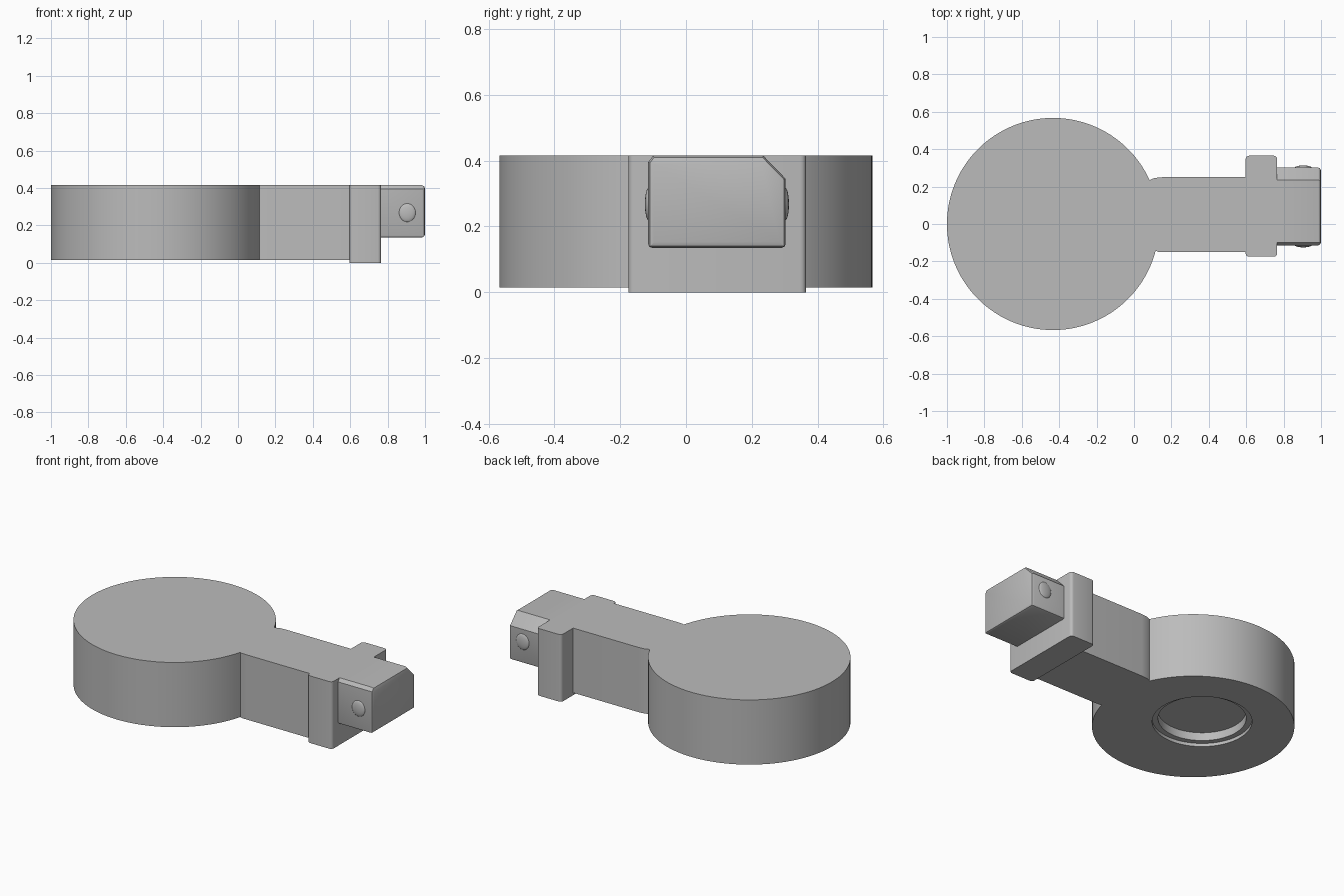
import bpy, bmesh, math
from mathutils import Vector, Matrix

if "Cube" in bpy.data.objects:
    bpy.data.objects.remove(bpy.data.objects["Cube"])

grey = bpy.data.materials.new("plain grey")
grey.use_nodes = True
colour = (0.5, 0.5, 0.5, 1)
grey.diffuse_color = colour
grey.node_tree.nodes["Principled BSDF"].inputs["Base Color"].default_value = colour


def finish(name, bm, angle=30):
    """Turn a bmesh into a named, shaded object."""
    bmesh.ops.recalc_face_normals(bm, faces=bm.faces)
    mesh = bpy.data.meshes.new(name)
    bm.to_mesh(mesh)
    bm.free()
    mesh.materials.append(grey)
    obj = bpy.data.objects.new(name, mesh)
    bpy.context.collection.objects.link(obj)
    shade(obj, angle)
    return obj


def shade(obj, angle=30):
    bpy.ops.object.select_all(action='DESELECT')
    obj.select_set(True)
    bpy.context.view_layer.objects.active = obj
    bpy.ops.object.shade_smooth_by_angle(angle=math.radians(angle))


def prism(points, offset):
    """Extrude a closed outline along an offset."""
    bm = bmesh.new()
    face = bm.faces.new([bm.verts.new(p) for p in points])
    made = bmesh.ops.extrude_face_region(bm, geom=[face])["geom"]
    bmesh.ops.translate(bm, vec=offset,
                        verts=[v for v in made if isinstance(v, bmesh.types.BMVert)])
    bmesh.ops.recalc_face_normals(bm, faces=bm.faces)
    return bm


def bevel(bm, test, width, segments):
    edges = [e for e in bm.edges if test(e)]
    bmesh.ops.bevel(bm, geom=edges, offset=width, segments=segments,
                    profile=0.5, affect='EDGES')


# Round head and arm share one outline
TOP, BASE = 0.415, 0.015
HEAD_X, HEAD_R = -0.433, 0.567
start, end = math.asin(0.235 / HEAD_R), 2 * math.pi - math.asin(0.143 / HEAD_R)
steps = 120
outline = []
for i in range(steps + 1):
    a = start + (end - start) * i / steps
    outline.append((HEAD_X + HEAD_R * math.cos(a), HEAD_R * math.sin(a), BASE))
outline += [(0.13, -0.149, BASE), (0.16, -0.15, BASE), (0.6, -0.15, BASE),
            (0.6, 0.25, BASE), (0.15, 0.25, BASE), (0.11, 0.246, BASE)]
body = finish("head_and_arm", prism(outline, Vector((0, 0, TOP - BASE))))

# Stepped round recess under the head
for radius, depth in ((0.28, 0.02), (0.247, 0.07)):
    bm = bmesh.new()
    bmesh.ops.create_cone(bm, cap_ends=True, segments=72, radius1=radius,
                          radius2=radius, depth=2 * depth,
                          matrix=Matrix.Translation((-0.435, 0.075, BASE)))
    cutter = finish("recess_cutter", bm)
    cutter.hide_render = True
    mod = body.modifiers.new("recess", 'BOOLEAN')
    mod.operation, mod.object, mod.solver = 'DIFFERENCE', cutter, 'EXACT'
    bpy.context.view_layer.objects.active = body
    bpy.ops.object.modifier_apply(modifier=mod.name)
    bpy.data.objects.remove(cutter)
shade(body)

# Collar with rounded upright edges
x0, x1, y0, y1 = 0.597, 0.765, -0.175, 0.365
bm = prism([(x0, y0, 0), (x1, y0, 0), (x1, y1, 0), (x0, y1, 0)], Vector((0, 0, TOP)))
bevel(bm, lambda e: abs(e.verts[0].co.z - e.verts[1].co.z) > 0.1, 0.018, 4)
finish("collar", bm)

# Plug with one large cut corner and bevelled rim
section = [(-0.115, 0.135), (0.303, 0.135), (0.303, 0.345), (0.235, TOP),
           (-0.1, TOP), (-0.115, 0.395)]
bm = prism([(0.76, y, z) for y, z in section], Vector((0.24, 0, 0)))
bevel(bm, lambda e: all(v.co.x > 0.99 for v in e.verts), 0.018, 2)
bevel(bm, lambda e: all(v.co.z < 0.14 for v in e.verts)
      and abs(e.verts[0].co.x - e.verts[1].co.x) > 0.1, 0.012, 2)
finish("plug", bm)

# Shallow catch on each side of the plug
for name, y in (("front_catch", -0.113), ("back_catch", 0.301)):
    bm = bmesh.new()
    bmesh.ops.create_uvsphere(bm, u_segments=24, v_segments=12, radius=1,
                              matrix=Matrix.Translation((0.905, y, 0.268))
                              @ Matrix.Diagonal((0.045, 0.012, 0.05, 1)))
    finish(name, bm, 60)
